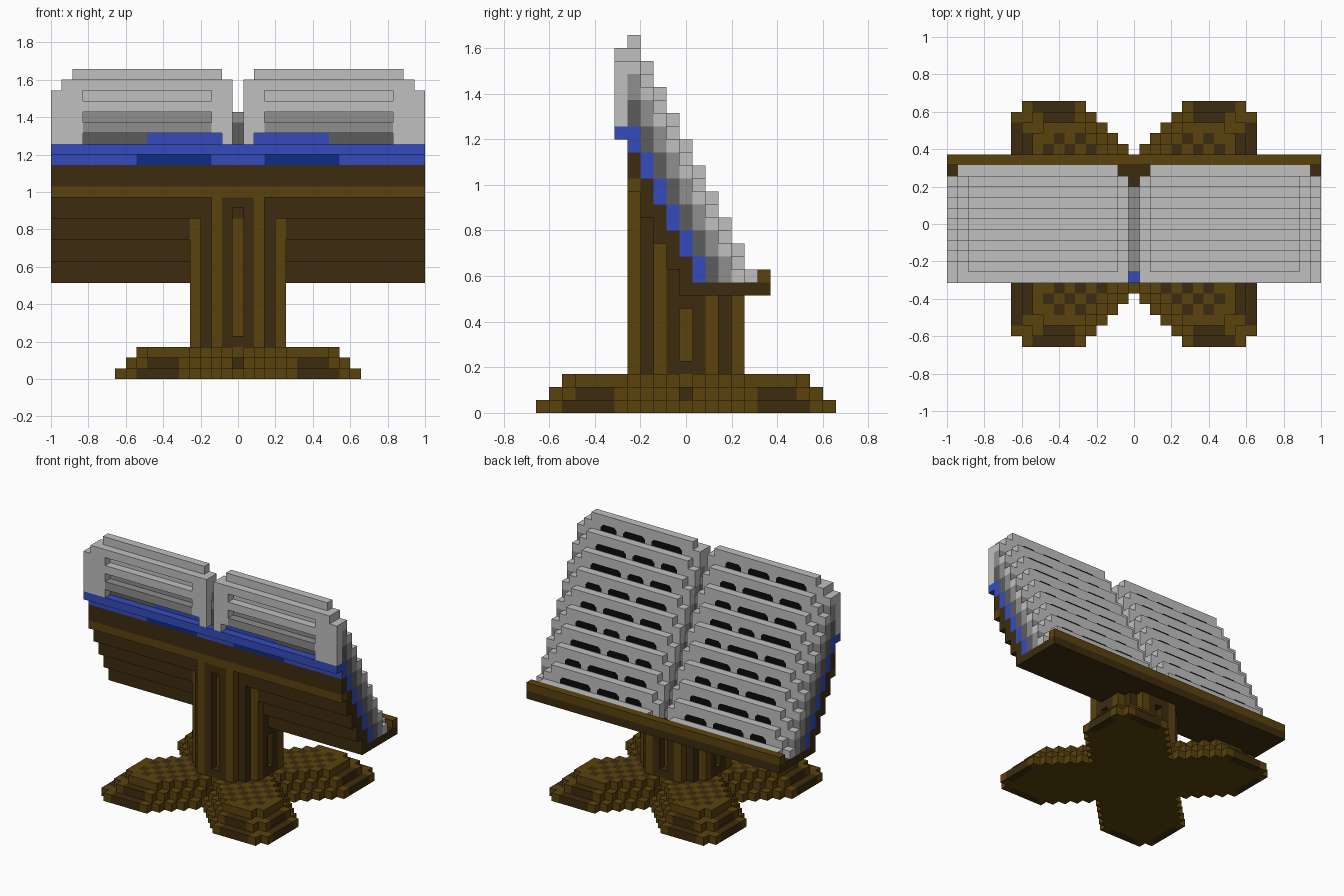
import bpy, bmesh, random
from mathutils import Vector

if "Cube" in bpy.data.objects:
    bpy.data.objects.remove(bpy.data.objects["Cube"])

random.seed(4)
U = 2 / 35  # edge length of one block


def lin(h):
    out = []
    for n in (0, 2, 4):
        c = int(h[n:n + 2], 16) / 255
        out.append(c / 12.92 if c <= 0.04045 else ((c + 0.055) / 1.055) ** 2.4)
    return (*out, 1)


COLOURS = {"light wood": "5a420d", "dark wood": "3d2c0f", "paper": "c0c0c0",
           "paper shade": "8e8e8e", "paper deep": "5c5c5c", "cover blue": "354bbb",
           "cover navy": "0e2c86", "ink": "0a0a0a"}
MATS = {}
for name, code in COLOURS.items():
    MATS[name] = bpy.data.materials.new(name)
    MATS[name].diffuse_color = lin(code)
NAMES = list(COLOURS)

parts = {n: {} for n in ("base", "column", "board", "cover", "pages")}
SPAN = range(-17, 18)


def put(part, i, j, k, colour):
    parts[part][(i, j, k)] = colour


# Four-legged cross base in three shrinking layers
for k in range(3):
    reach, band = 11 - k, 6 - k
    for i in range(-reach, reach + 1):
        for j in range(-reach, reach + 1):
            a, b = abs(i), abs(j)
            if abs(a - b) > band or a == b == reach:
                continue
            dark = max(a, b) == reach and 6 <= min(a, b) < reach - 1 and k < 2
            if k == 2:
                dark = abs(a - b) % 2 == 1 and max(a, b) < reach
            if k == 1 and min(a, b) == 0:
                dark = True
            put("base", i, j, k, "dark wood" if dark else "light wood")

# Fluted column with a recessed slot on every side
for i in range(-4, 5):
    for j in range(-4, 5):
        a, b = abs(i), abs(j)
        if a + b > 6:
            continue
        top = 8 - 2 * min(j, 0)
        if a == 4 and j == -2:
            top = 14
        for k in range(3, top + 1):
            hi, lo = max(a, b), min(a, b)
            if hi == 4 and lo == 0 and 4 <= k < top:
                continue
            light = (hi == 4 and lo == 2) or (hi == 3 and lo == 0)
            put("column", i, j, k, "light wood" if light else "dark wood")

# Stepped reading board, shelf and lip
for i in SPAN:
    for j in range(-4, 1):
        for c in (9, 10, 11):
            put("board", i, j, c - 2 * j, "light wood" if (j, c) == (-4, 9) else "dark wood")
    for j in range(1, 7):
        put("board", i, j, 9, "dark wood")
    put("board", i, 6, 10, "light wood")

# Book cover, stepped along the board
for i in SPAN:
    a = abs(i)
    put("cover", i, -5, 21, "cover blue")
    for j in range(-4, 2):
        for c in (12, 13):
            navy = j == -4 and c == 12 and 3 <= a <= 9
            put("cover", i, j, c - 2 * j, "cover navy" if navy else "cover blue")

# Page blocks: layered shades, with rounded outer and inner edges
for i in SPAN:
    a = abs(i)
    crest = {0: 16, 1: 19, 16: 19, 17: 18}.get(a, 20)
    for j in range(-4, 5):
        for c in range(14, crest + 1):
            k = c - 2 * j
            if k < 10:
                continue
            col = "paper" if c > 17 else "paper shade" if c > 15 else "paper deep"
            if j == -4 and c == 14 and 2 <= a <= 8:
                col = "cover blue"
            put("pages", i, j, k, col)
    if 2 <= a <= 16:
        put("pages", i, 5, 10, "paper")
    # page ledges along the head of the book
    for k in range(22, 28):
        ends = a >= 15 or a == 1 or (a == 2 and k > 22)
        if (k == 27 and 1 <= a <= 16) or (k < 27 and (ends or (k in (23, 25) and a))):
            put("pages", i, -5, k, "paper" if k > 23 or ends else "paper shade")

# Turn the block sets into meshes, keeping only exposed faces
filled = set().union(*parts.values())
DIRS = [Vector(v) for v in ((1, 0, 0), (-1, 0, 0), (0, 1, 0), (0, -1, 0), (0, 0, 1), (0, 0, -1))]


def finish(name, bm):
    me = bpy.data.meshes.new(name)
    for n in NAMES:
        me.materials.append(MATS[n])
    bm.to_mesh(me)
    bm.free()
    bpy.context.collection.objects.link(bpy.data.objects.new(name, me))


for name, cells in parts.items():
    bm = bmesh.new()
    for (i, j, k), colour in cells.items():
        mid = Vector((i, j, k + 0.5))
        for d in DIRS:
            if (i + int(d.x), j + int(d.y), k + int(d.z)) in filled:
                continue
            s = Vector((d.y, d.z, d.x))
            t = d.cross(s)
            ring = [s + t, t - s, -s - t, s - t]
            face = bm.faces.new([bm.verts.new((mid + (d + r) / 2) * U) for r in ring])
            face.material_index = NAMES.index(colour)
    bmesh.ops.remove_doubles(bm, verts=bm.verts, dist=1e-4)
    finish(name, bm)

# Lines of text: thin plates with clipped corners on the page risers
bm = bmesh.new()
for j in range(-4, 5):
    z, y = (19 - 2 * j + 0.05) * U, (j + 0.5) * U + 0.002
    for side in (-1, 1):
        x = 3.0
        for w in random.sample((2.2, 3.0, 4.2), 3):
            lo, hi = side * x * U, side * (x + w) * U
            lo, hi = min(lo, hi), max(lo, hi)
            n, h = 0.35 * U, 0.8 * U
            pts = [(lo, z), (hi, z), (hi, z + h - n), (hi - n, z + h), (lo + n, z + h), (lo, z + h - n)]
            face = bm.faces.new([bm.verts.new((px, y, pz)) for px, pz in reversed(pts)])
            face.material_index = NAMES.index("ink")
            x += w + 0.9
finish("text_lines", bm)

for m in bpy.data.materials:
    if m.users and not m.is_grease_pencil:
        m.use_nodes = True
        m.node_tree.nodes["Principled BSDF"].inputs["Base Color"].default_value = m.diffuse_color
